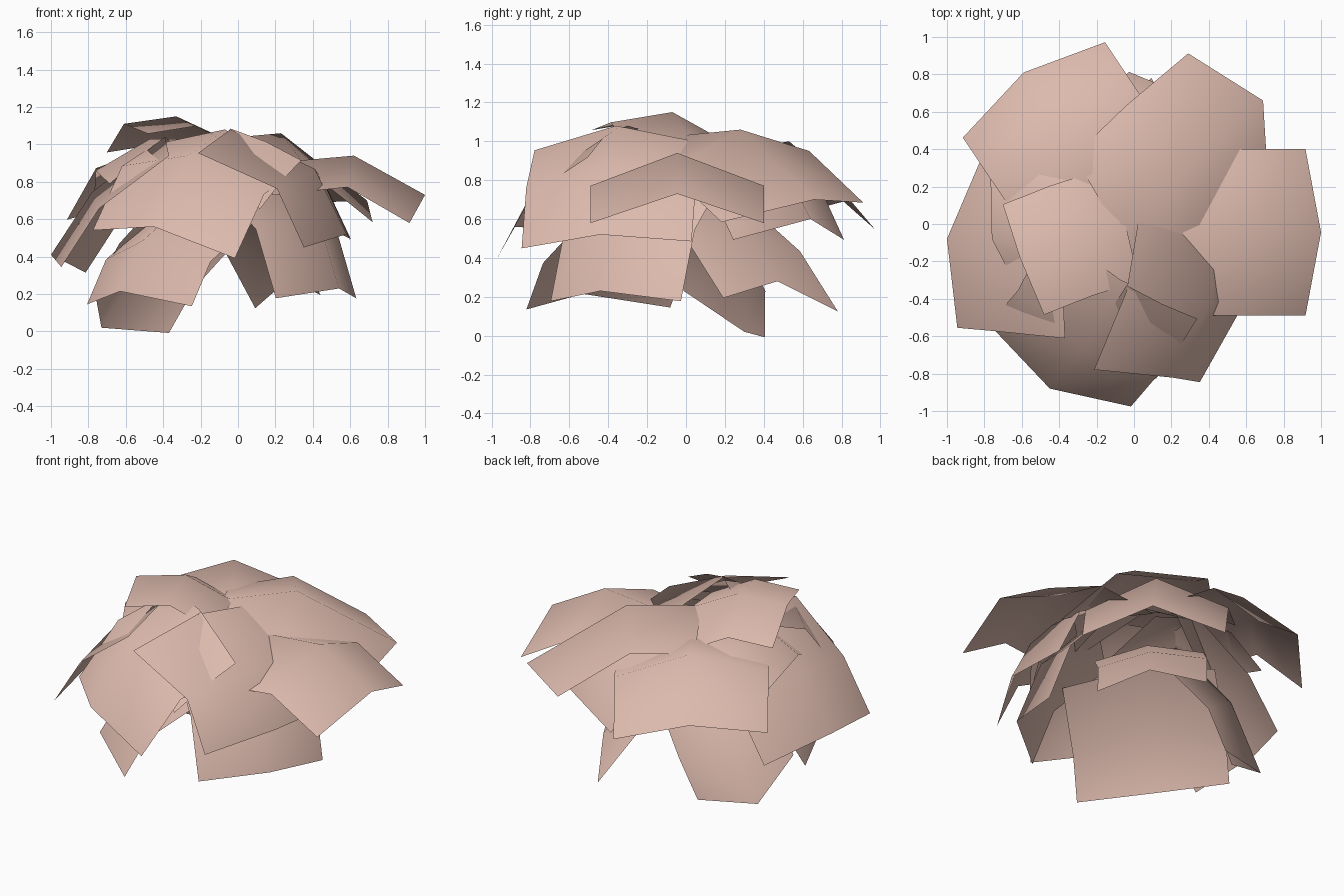
import bpy
from mathutils import Vector

cube = bpy.data.objects.get("Cube")
if cube:
    bpy.data.objects.remove(cube, do_unlink=True)

# One soft clay pink for every leaf
pink = bpy.data.materials.new("clay_pink")
pink.use_nodes = True
colour = (0.72, 0.49, 0.42, 1.0)
pink.diffuse_color = colour
bsdf = pink.node_tree.nodes["Principled BSDF"]
bsdf.inputs["Base Color"].default_value = colour
bsdf.inputs["Roughness"].default_value = 0.8


def leaf(name, path, side, fold, sweep=0.0):
    """Bent leaf card: a 3 point ridge (root, bend, tip) with both edges folded down.
    side = vector from ridge to left edge, sweep = how far tip corners are pulled back."""
    ridge = [Vector(p) for p in path]
    side = Vector(side)
    tangents = [ridge[1] - ridge[0], ridge[2] - ridge[0], ridge[2] - ridge[1]]
    verts = []
    for i, (p, t) in enumerate(zip(ridge, tangents)):
        t = t.normalized()
        n = t.cross(side).normalized()
        drop = -n * fold - t * (sweep if i == 2 else 0.0)
        verts += [p - side + drop, p, p + side + drop]
    # wound so the outer, upper side is the front
    faces = [(r * 3 + c, (r + 1) * 3 + c, (r + 1) * 3 + c + 1, r * 3 + c + 1)
             for r in range(2) for c in range(2)]
    mesh = bpy.data.meshes.new(name)
    mesh.from_pydata(verts, [], faces)
    mesh.materials.append(pink)
    mesh.shade_smooth()
    bpy.context.collection.objects.link(bpy.data.objects.new(name, mesh))


# Crown leaves
leaf("crown_leaf_left", [(.17, -.045, .90), (.62, -.045, .94), (1.0, -.045, .73)],
     (0, .445, 0), .172)
leaf("crown_leaf_back_left", [(-.10, -.02, 1.03), (.23, .28, 1.06), (.69, .66, .70)],
     (-.215, .365, .05), .17, .15)
leaf("crown_leaf_back_right", [(-.17, .19, .94), (-.40, .53, 1.0), (-.59, .81, .69)],
     (-.38, -.255, .025), .16)
leaf("crown_leaf_top", [(-.05, .02, 1.02), (-.33, -.07, 1.15), (-.61, -.18, 1.11)],
     (.11, -.295, .05), .105)
leaf("crown_leaf_small", [(-.15, -.50, .97), (.04, -.60, .90), (.23, -.68, .80)],
     (.11, .16, .13), .02)

# Middle ring
leaf("middle_leaf_front", [(-.07, -.30, 1.08), (-.27, -.67, .94), (-.45, -.88, .56)],
     (.38, -.22, -.075), .165)
leaf("middle_leaf_front_left", [(-.04, -.36, 1.08), (.41, -.41, .87), (.58, -.44, .52)],
     (.125, .437, .018), .12)
leaf("middle_leaf_right", [(-.39, -.14, 1.04), (-.78, -.10, .745), (-1.0, -.08, .41)],
     (-.065, -.455, .015), .146)
leaf("middle_leaf_right_small", [(-.18, -.02, 1.03), (-.47, -.05, 1.03), (-.76, -.08, .86)],
     (.08, -.32, -.02), .15)
leaf("middle_leaf_back_left", [(-.03, .24, .99), (.23, .48, .92), (.39, .64, .60)],
     (-.315, .285, 0), .185)

# Lower ring
leaf("lower_leaf_front_right", [(-.21, -.18, .76), (-.51, -.43, .485), (-.63, -.53, .215)],
     (.28, -.37, -.005), .15)
leaf("lower_leaf_back_right", [(-.20, .15, .75), (-.50, .30, .42), (-.73, .30, .02)],
     (-.20, -.21, .12), .14, .16)
leaf("lower_leaf_front_left", [(.14, -.18, .96), (.42, -.36, .63), (.54, -.44, .23)],
     (.215, .335, 0), .155)
leaf("lower_leaf_back_left", [(-.02, .10, .72), (.14, .32, .52), (.27, .47, .28)],
     (-.175, .295, -.035), .07, -.10)
